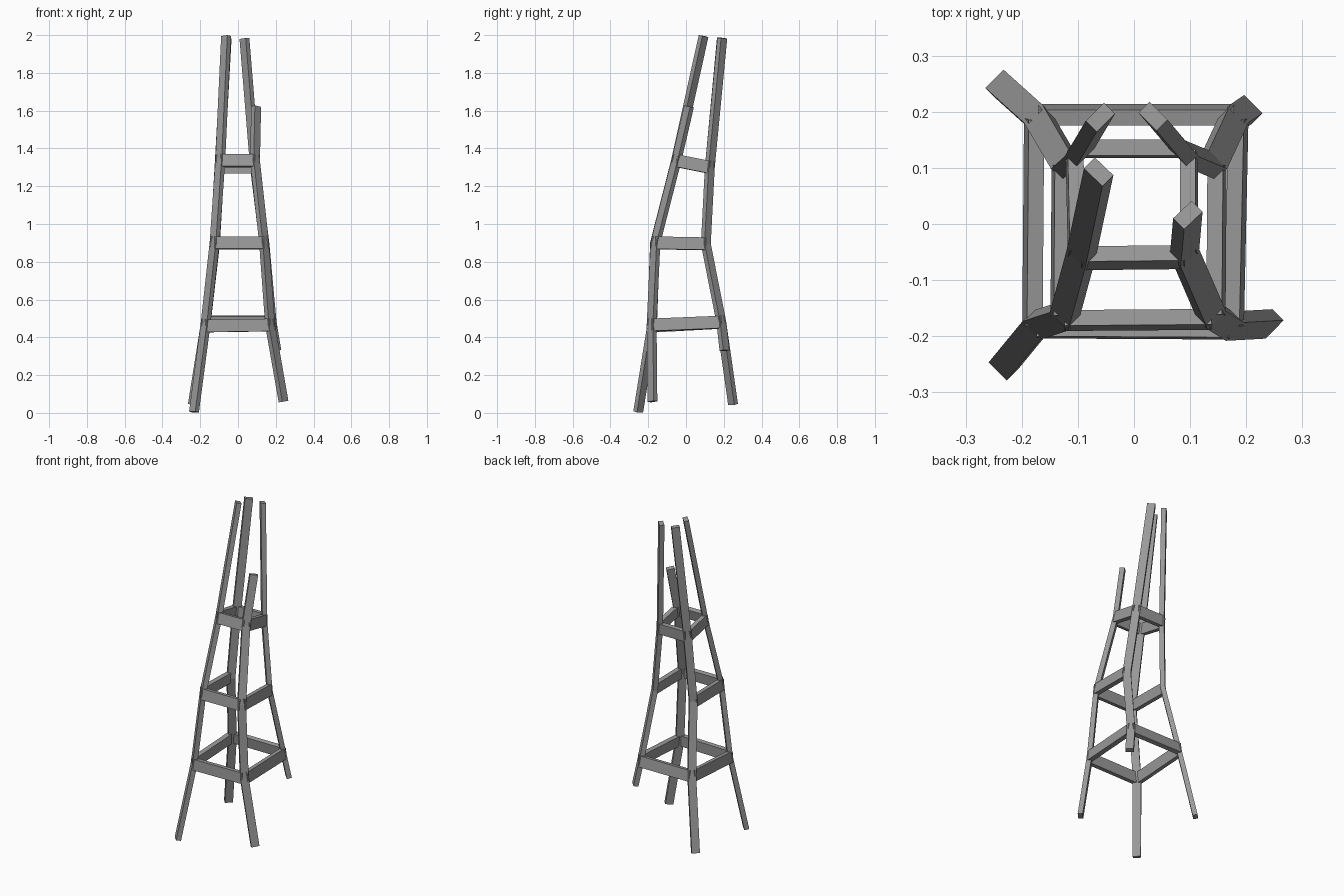
import bpy, bmesh
from mathutils import Vector

if "Cube" in bpy.data.objects:
    bpy.data.objects.remove(bpy.data.objects["Cube"])

LEG_W, LEG_T = 0.046, 0.028     # leg section: across / along the diagonal
BAR_T, BAR_H = 0.028, 0.066     # brace section

# Dark grey finish
grey = bpy.data.materials.new("dark_grey")
grey.diffuse_color = (0.32, 0.32, 0.32, 1)
grey.use_nodes = True
grey.node_tree.nodes["Principled BSDF"].inputs["Base Color"].default_value = grey.diffuse_color


def mesh_object(name, rings):
    """Skin a list of four-point rings into a closed bar."""
    bm = bmesh.new()
    vs = [[bm.verts.new(p) for p in r] for r in rings]
    for a, b in zip(vs, vs[1:]):
        for i in range(4):
            j = (i + 1) % 4
            bm.faces.new((a[i], a[j], b[j], b[i]))
    bm.faces.new(vs[0][::-1])
    bm.faces.new(vs[-1])
    bmesh.ops.recalc_face_normals(bm, faces=bm.faces)
    me = bpy.data.meshes.new(name)
    bm.to_mesh(me)
    bm.free()
    me.materials.append(grey)
    ob = bpy.data.objects.new(name, me)
    bpy.context.collection.objects.link(ob)
    return ob


def bend_dir(pts, i):
    """Direction of a path at point i, averaged over the bend."""
    a, b = max(i - 1, 0), min(i + 1, len(pts) - 1)
    d = Vector()
    if a < i:
        d += (pts[i] - pts[a]).normalized()
    if b > i:
        d += (pts[b] - pts[i]).normalized()
    return d.normalized()


def make_leg(name, pts, sx, sy):
    across = Vector((sy, -sx, 0)).normalized()
    rings = []
    for i, p in enumerate(pts):
        d = bend_dir(pts, i)
        u = (across - d * across.dot(d)).normalized()
        v = d.cross(u)
        u, v = u * LEG_W / 2, v * LEG_T / 2
        rings.append([p + u + v, p - u + v, p - u - v, p + u - v])
    mesh_object(name, rings)


def make_bar(name, a, b, up, out):
    d = (b - a).normalized()
    up = (up - d * up.dot(d)).normalized()
    side = d.cross(up)
    if side.dot(out) < 0:
        side = -side
    o = out * 0.008
    u, s = up * BAR_H / 2, side * BAR_T / 2
    mesh_object(name, [[p + o + u + s, p + o - u + s, p + o - u - s, p + o + u - s]
                       for p in (a, b)])


# Legs: foot, lower joint, middle joint, upper joint, tip
paths = {
    "front_left": ((-1, -1), [(-0.233, -0.253, 0.005), (-0.173, -0.180, 0.460), (-0.124, -0.164, 0.90),
                              (-0.094, -0.053, 1.335), (-0.063, 0.093, 1.995)]),
    "front_right": ((1, -1), [(0.241, -0.178, 0.06), (0.170, -0.182, 0.465), (0.138, -0.162, 0.90),
                              (0.090, -0.051, 1.335), (0.096, 0.016, 1.622)]),
    "back_right": ((1, 1), [(0.203, 0.204, 0.33), (0.178, 0.187, 0.48), (0.140, 0.105, 0.895),
                            (0.090, 0.126, 1.300), (0.034, 0.192, 1.982)]),
    "back_left": ((-1, 1), [(-0.239, 0.249, 0.045), (-0.170, 0.187, 0.48), (-0.122, 0.105, 0.895),
                            (-0.098, 0.126, 1.300), (-0.060, 0.190, 1.985)]),
}
legs = {k: (s, [Vector(p) for p in pts]) for k, (s, pts) in paths.items()}
for name, (s, pts) in legs.items():
    make_leg(name + "_leg", pts, *s)

# Braces: three rings, the middle one open at the back
sides = {
    "front": ("front_left", "front_right", (0, -1, 0)),
    "right": ("front_right", "back_right", (1, 0, 0)),
    "back": ("back_right", "back_left", (0, 1, 0)),
    "left": ("back_left", "front_left", (-1, 0, 0)),
}
for level, ring in enumerate(("lower", "middle", "upper"), start=1):
    for side, (a, b, out) in sides.items():
        if (ring, side) == ("middle", "back"):
            continue
        pa, pb = legs[a][1], legs[b][1]
        up = bend_dir(pa, level) + bend_dir(pb, level)
        make_bar(f"{ring}_{side}_brace", pa[level], pb[level], up, Vector(out))
